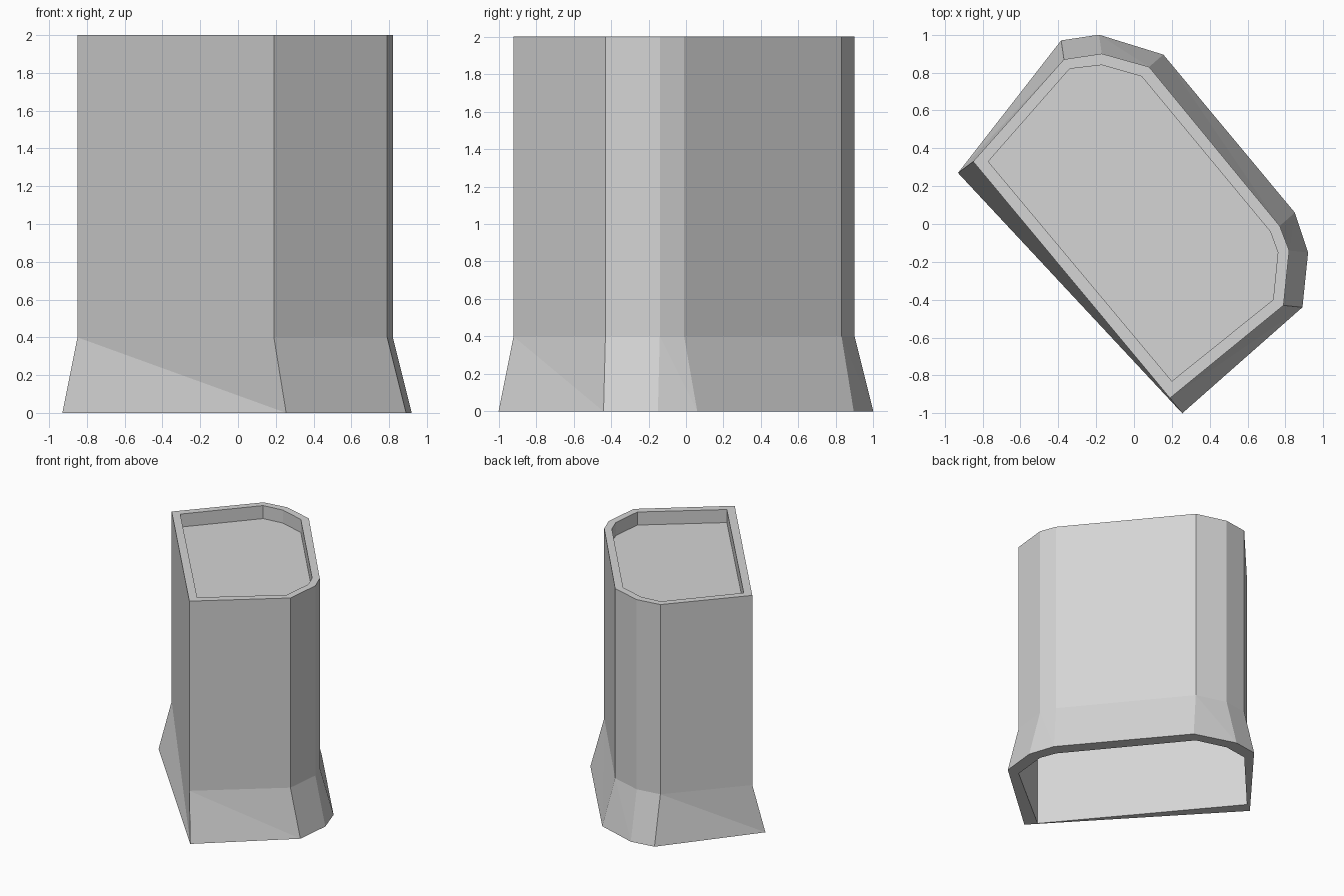
import bpy
import bmesh

# Remove the default cube only
default_cube = bpy.data.objects.get("Cube")
if default_cube:
    bpy.data.objects.remove(default_cube, do_unlink=True)

# Plan outlines, counter-clockwise seen from above
FOOT = [(-.93, .27), (.255, -1), (.89, -.44), (.92, -.15),
        (.85, .06), (.155, .895), (-.185, 1), (-.385, .97)]
BODY = [(-.85, .33), (.19, -.92), (.79, -.43), (.82, -.14),
        (.77, -.01), (.08, .83), (-.17, .9), (-.37, .87)]
RECESS = [(-.77, .33), (.2, -.83), (.735, -.4), (.76, -.15),
          (.72, -.04), (.04, .78), (-.17, .84), (-.34, .82)]
TOP, FLARE, FLOOR = 2.0, 0.4, 1.89

# Single matte grey
grey = bpy.data.materials.new("light_grey")
grey.use_nodes = True
grey.diffuse_color = (.66, .66, .66, 1)
shader = next(n for n in grey.node_tree.nodes if n.type == 'BSDF_PRINCIPLED')
shader.inputs["Base Color"].default_value = grey.diffuse_color
shader.inputs["Roughness"].default_value = 0.8


def add_loop(bm, outline, height):
    """Place an outline at a height and return its vertices."""
    return [bm.verts.new((x, y, height)) for x, y in outline]


def bridge(bm, first, second, split=False):
    """Join two matching loops with quads, or with diagonally split quads."""
    count = len(first)
    for i in range(count):
        j = (i + 1) % count
        if split:
            bm.faces.new((first[i], first[j], second[i]))
            bm.faces.new((second[i], first[j], second[j]))
        else:
            bm.faces.new((first[i], first[j], second[j], second[i]))


def finish(bm, name):
    """Turn the bmesh into a flat-shaded object."""
    mesh = bpy.data.meshes.new(name)
    bm.to_mesh(mesh)
    bm.free()
    mesh.materials.append(grey)
    part = bpy.data.objects.new(name, mesh)
    bpy.context.scene.collection.objects.link(part)
    return part


# Upright wall, top rim, recess wall and recess floor
bm = bmesh.new()
wall_bottom = add_loop(bm, BODY, FLARE)
wall_top = add_loop(bm, BODY, TOP)
recess_top = add_loop(bm, RECESS, TOP)
recess_floor = add_loop(bm, RECESS, FLOOR)
bridge(bm, wall_bottom, wall_top)
bridge(bm, wall_top, recess_top)
bridge(bm, recess_top, recess_floor)
bm.faces.new(recess_floor)
finish(bm, "column_body")

# Flared skirt, its flat underside and the straight inner wall of the open base
bm = bmesh.new()
skirt_top = add_loop(bm, BODY, FLARE)
skirt_base = add_loop(bm, FOOT, 0)
inner_base = add_loop(bm, BODY, 0)
bridge(bm, skirt_base, skirt_top, split=True)
bridge(bm, inner_base, skirt_base)
bridge(bm, skirt_top, inner_base)
finish(bm, "flared_skirt")
